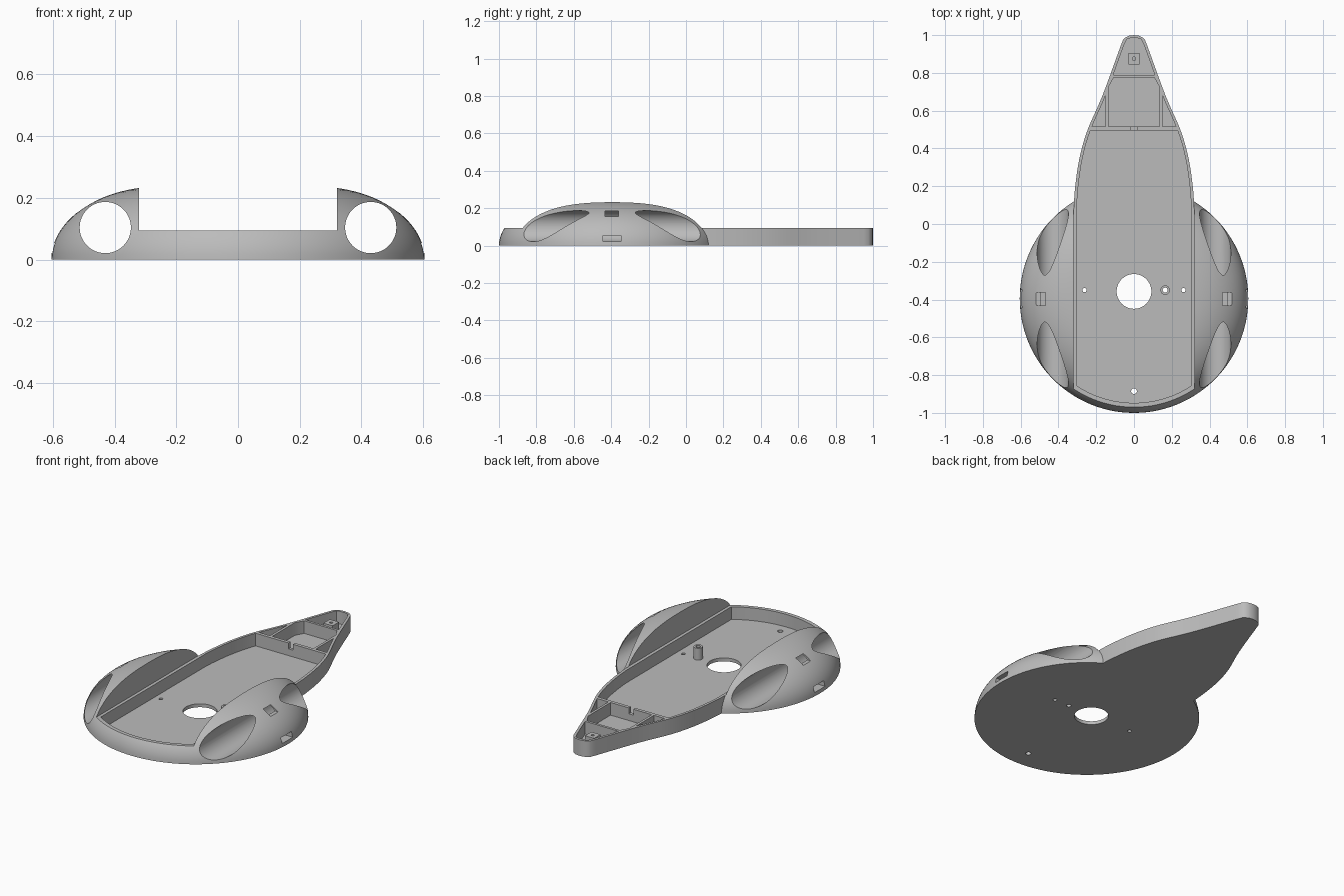
import bpy, bmesh, math
from mathutils import Vector

if "Cube" in bpy.data.objects:
    bpy.data.objects.remove(bpy.data.objects["Cube"], do_unlink=True)

grey = bpy.data.materials.new("plain grey")
grey.use_nodes = True
grey.diffuse_color = (0.5, 0.5, 0.5, 1)
grey.node_tree.nodes["Principled BSDF"].inputs["Base Color"].default_value = (0.5, 0.5, 0.5, 1)

RADIUS, MID_Y, RIM, FLOOR, WALL, CHANNEL = 0.605, -0.395, 0.095, 0.02, 0.016, 0.32


def finish(name, bm):
    bmesh.ops.recalc_face_normals(bm, faces=bm.faces)
    mesh = bpy.data.meshes.new(name)
    bm.to_mesh(mesh)
    bm.free()
    mesh.materials.append(grey)
    ob = bpy.data.objects.new(name, mesh)
    bpy.context.collection.objects.link(ob)
    return ob


def prism(name, points, z0, z1):
    bm = bmesh.new()
    face = bm.faces.new([bm.verts.new((x, y, z0)) for x, y in points])
    top = bmesh.ops.extrude_face_region(bm, geom=[face])["geom"]
    verts = [v for v in top if isinstance(v, bmesh.types.BMVert)]
    bmesh.ops.translate(bm, verts=verts, vec=(0, 0, z1 - z0))
    return finish(name, bm)


def box(name, x0, x1, y0, y1, z0, z1):
    return prism(name, [(x0, y0), (x1, y0), (x1, y1), (x0, y1)], z0, z1)


def rod(name, x, y, r, z0, z1, sides=32):
    angles = [2 * math.pi * i / sides for i in range(sides)]
    return prism(name, [(x + r * math.cos(a), y + r * math.sin(a)) for a in angles], z0, z1)


def combine(ob, other, operation="DIFFERENCE", keep=False):
    mod = ob.modifiers.new("cut", "BOOLEAN")
    mod.operation, mod.solver, mod.object = operation, "EXACT", other
    bpy.context.view_layer.objects.active = ob
    bpy.ops.object.modifier_apply(modifier=mod.name)
    if not keep:
        bpy.data.objects.remove(other, do_unlink=True)


def mirrored(half):
    return half + [(-x, y) for x, y in reversed(half) if x > 0]


# Smooth half outline of the tail
keys = [Vector(p) for p in [(0.318, -0.1), (0.318, 0.1), (0.307, 0.235), (0.285, 0.365),
                            (0.245, 0.5), (0.165, 0.685), (0.068, 0.95), (0.03, 1.05)]]
side = []
for a, b, c, d in zip(keys, keys[1:], keys[2:], keys[3:]):
    for i in range(6):
        t = i / 6
        side.append(0.5 * (2 * b + (c - a) * t + (2 * a - 5 * b + 4 * c - d) * t ** 2
                           + (3 * b - a - 3 * c + d) * t ** 3))
side = [(p.x, p.y) for p in side] + [(0.068, 0.95)]


def inner(y0, y1, count=14):
    """Points along the inside of the tail wall."""
    result = []
    for i in range(count + 1):
        y = y0 + (y1 - y0) * i / count
        for (xa, ya), (xb, yb) in zip(side, side[1:]):
            if ya <= y <= yb:
                result.append((xa + (xb - xa) * (y - ya) / (yb - ya) - WALL, y))
                break
    return result


# Domed round body
bm = bmesh.new()
profile = [(0, 0)] + [(0.25 + 0.355 * math.cos(a), 0.237 * math.sin(a))
                      for a in [math.pi / 2 * i / 20 for i in range(21)]] + [(0, 0.237)]
verts = [bm.verts.new((r, MID_Y, z)) for r, z in profile]
edges = [bm.edges.new(pair) for pair in zip(verts, verts[1:])]
bmesh.ops.spin(bm, geom=verts + edges, cent=(0, MID_Y, 0), axis=(0, 0, 1),
               angle=2 * math.pi, steps=112)
bmesh.ops.remove_doubles(bm, verts=bm.verts, dist=0.0001)
hull = finish("hull", bm)

# Tapered tail, then the open channel between the pods
tip = [(0.058, 0.975), (0.045, 0.988), (0.025, 0.997), (0, 1.0)]
tail = prism("tail", mirrored([(0.318, -0.4)] + side + tip), 0, 0.12)
combine(hull, tail, "UNION")
combine(hull, box("channel", -CHANNEL, CHANNEL, -1.2, 1.2, RIM, 0.5))

# Main tray with a rounded front
front = []
for i in range(13):
    x = 0.302 * i / 12
    front.append((x, MID_Y - math.sqrt(0.552 ** 2 - x * x)))
combine(hull, prism("tray", mirrored(front + inner(0.1, 0.495)), FLOOR, 0.3))

# Tail compartments
centre = [(0.135, 0.515), (0.135, 0.725), (0.108, 0.775)]
combine(hull, prism("centre_pocket", mirrored(centre), FLOOR, 0.3))
rear = inner(0.79, 0.945, 4) + [(0.038, 0.978), (0.02, 0.984)]
combine(hull, prism("rear_pocket", mirrored(rear), FLOOR, 0.3))
for s in (-1, 1):
    corner = [(0.15, 0.515)] + inner(0.515, 0.68, 6) + [(0.15, 0.685)]
    combine(hull, prism("side_pocket", [(s * x, y) for x, y in corner], FLOOR, 0.3))
combine(hull, box("cable_notch", -0.015, 0.015, 0.485, 0.525, 0.06, 0.3))

# Round tunnels and strap slots through the pods
for s in (-1, 1):
    tunnel = rod("tunnel", 0, 0, 0.083, -1, 1, 64)
    tunnel.rotation_euler.x = math.pi / 2
    tunnel.location = (s * 0.43, -0.4, 0.104)
    bpy.context.view_layer.update()
    combine(hull, tunnel)
    x0, x1 = sorted((s * 0.44, s * 0.7))
    combine(hull, box("upper_slot", x0, x1, -0.432, -0.362, 0.155, 0.186))
    combine(hull, box("lower_slot", x0, x1, -0.445, -0.347, 0.022, 0.054))

# Raised column and square post
column = rod("column", 0.165, -0.35, 0.025, 0.015, 0.09)
post = box("post", -0.03, 0.03, 0.845, 0.905, 0.015, 0.075)
combine(post, rod("post_hole", 0, 0.875, 0.009, 0.04, 0.2, 20))

# Floor holes
for x, y, r in [(0, -0.357, 0.092), (-0.262, -0.35, 0.011), (0.262, -0.35, 0.011),
                (0, -0.885, 0.015), (0.165, -0.35, 0.013)]:
    hole = rod("floor_hole", x, y, r, -0.1, 0.3, 48)
    if x == 0.165:
        combine(column, hole, keep=True)
    combine(hull, hole)

# Smooth shading with sharp edges kept
bpy.ops.object.select_all(action="DESELECT")
for ob in (hull, column, post):
    ob.select_set(True)
bpy.context.view_layer.objects.active = hull
bpy.ops.object.shade_smooth_by_angle(angle=math.radians(30))
